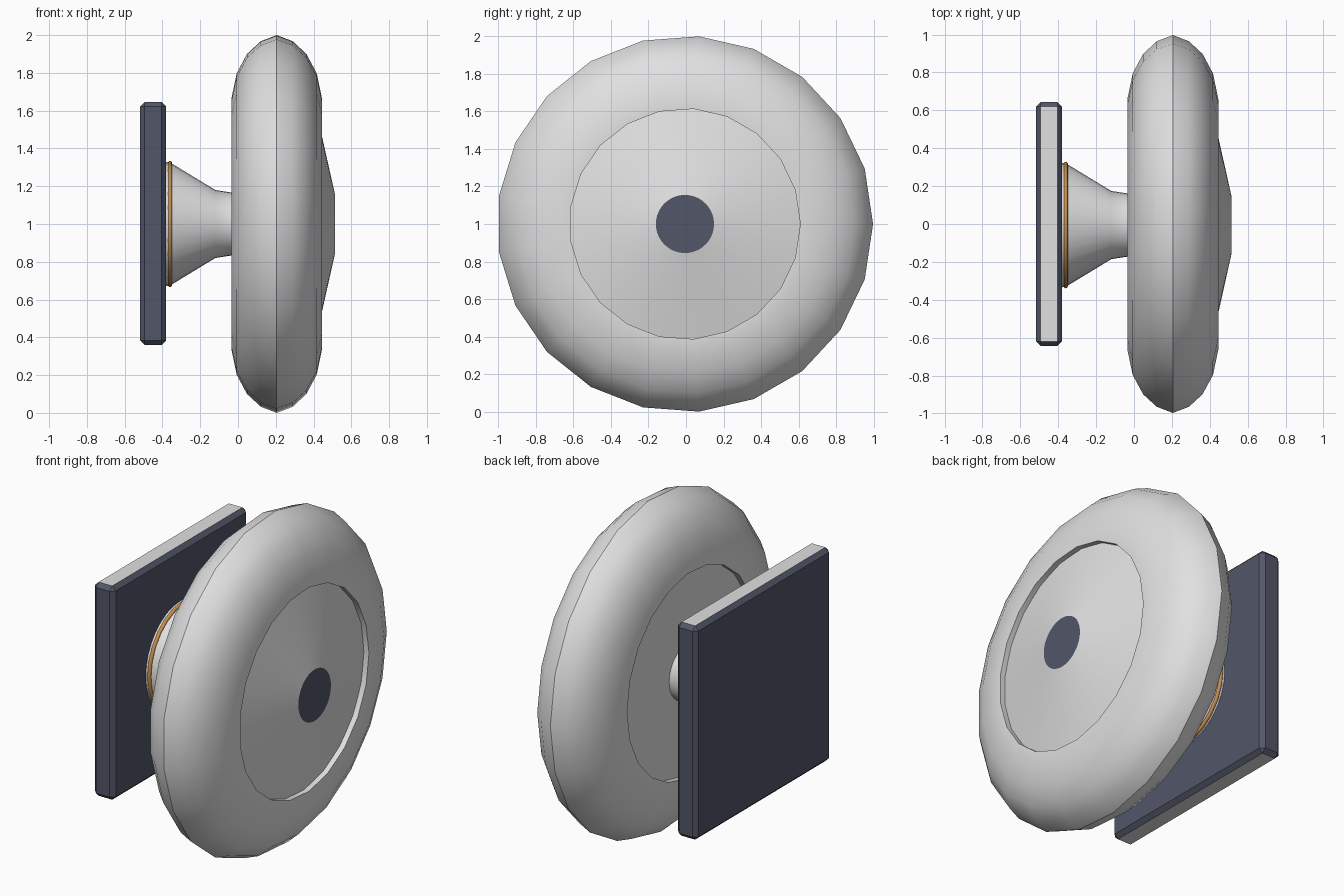
import bpy, bmesh, math

if "Cube" in bpy.data.objects:
    bpy.data.objects.remove(bpy.data.objects["Cube"])

def material(name, rgb):
    m = bpy.data.materials.new(name)
    m.diffuse_color = (*rgb, 1)
    m.use_nodes = True
    m.node_tree.nodes["Principled BSDF"].inputs["Base Color"].default_value = m.diffuse_color
    return m

GREY = material("light grey", (0.75, 0.75, 0.76))
DARK = material("dark slate", (0.085, 0.095, 0.14))
GOLD = material("bronze", (0.58, 0.28, 0.07))
CY, CZ = -0.0056, 1.0   # wheel axis position

def finish(bm, name, mats, angle=None):
    bmesh.ops.recalc_face_normals(bm, faces=bm.faces)
    me = bpy.data.meshes.new(name)
    bm.to_mesh(me)
    bm.free()
    ob = bpy.data.objects.new(name, me)
    bpy.context.collection.objects.link(ob)
    for m in mats:
        me.materials.append(m)
    if angle:
        bpy.ops.object.select_all(action='DESELECT')
        ob.select_set(True)
        bpy.context.view_layer.objects.active = ob
        bpy.ops.object.shade_smooth_by_angle(angle=math.radians(angle))
    return ob

def lathe(name, profile, sides, mats, closed=False, angle=35, rule=None):
    """Spin (x, radius) points round the x axis; open profiles get end caps."""
    bm = bmesh.new()
    rings = []
    for x, r in profile:
        rings.append([bm.verts.new((x, CY + r * math.cos(2 * math.pi * i / sides),
                                    CZ + r * math.sin(2 * math.pi * i / sides)))
                      for i in range(sides)])
    pairs = list(zip(rings, rings[1:]))
    if closed:
        pairs.append((rings[-1], rings[0]))
    else:
        bm.faces.new(rings[0])
        bm.faces.new(rings[-1])
    for a, b in pairs:
        for i in range(sides):
            j = (i + 1) % sides
            bm.faces.new((a[i], a[j], b[j], b[i]))
    if rule:
        for f in bm.faces:
            f.material_index = rule(f)
    return finish(bm, name, mats, angle)

# rounded wheel rim, 21 sides, with a straight bore
half = [(0.24, 0.615), (0.24, 0.665), (0.212, 0.80), (0.157, 0.903), (0.085, 0.97)]
rim = [(0.205 + x, r) for x, r in half] + [(0.205, 1.0028)] \
    + [(0.205 - x, r) for x, r in reversed(half)]
lathe("wheel_rim", rim, 21, [GREY], closed=True)

# conical hub disc with dark flat centre
lathe("hub_disc", [(0.0, 0.63), (0.408, 0.63), (0.514, 0.155)], 42, [GREY, DARK], angle=12,
      rule=lambda f: 1 if f.calc_center_median().x > 0.51 else 0)

# flared neck joining the wheel to the plate
lathe("neck", [(-0.39, 0.33), (-0.36, 0.326), (-0.12, 0.18), (-0.03, 0.166), (0.05, 0.165)],
      32, [GREY], angle=40)

# thin bronze ring round the neck
ring = [(-0.36 + 0.011 * math.cos(k * math.pi / 4), 0.323 + 0.011 * math.sin(k * math.pi / 4))
        for k in range(8)]
lathe("neck_ring", ring, 24, [GOLD], closed=True, angle=60)

# square mounting plate, bevelled, with light top and bottom faces
bm = bmesh.new()
bmesh.ops.create_cube(bm, size=1)
for v in bm.verts:
    v.co = (-0.449 + v.co.x * 0.138, v.co.y * 1.286, 1.003 + v.co.z * 1.286)
bmesh.ops.bevel(bm, geom=bm.edges[:], offset=0.024, segments=1, affect='EDGES')
bm.normal_update()
for f in bm.faces:
    f.material_index = 1 if abs(f.normal.z) > 0.95 else 0
finish(bm, "mounting_plate", [DARK, GREY])
